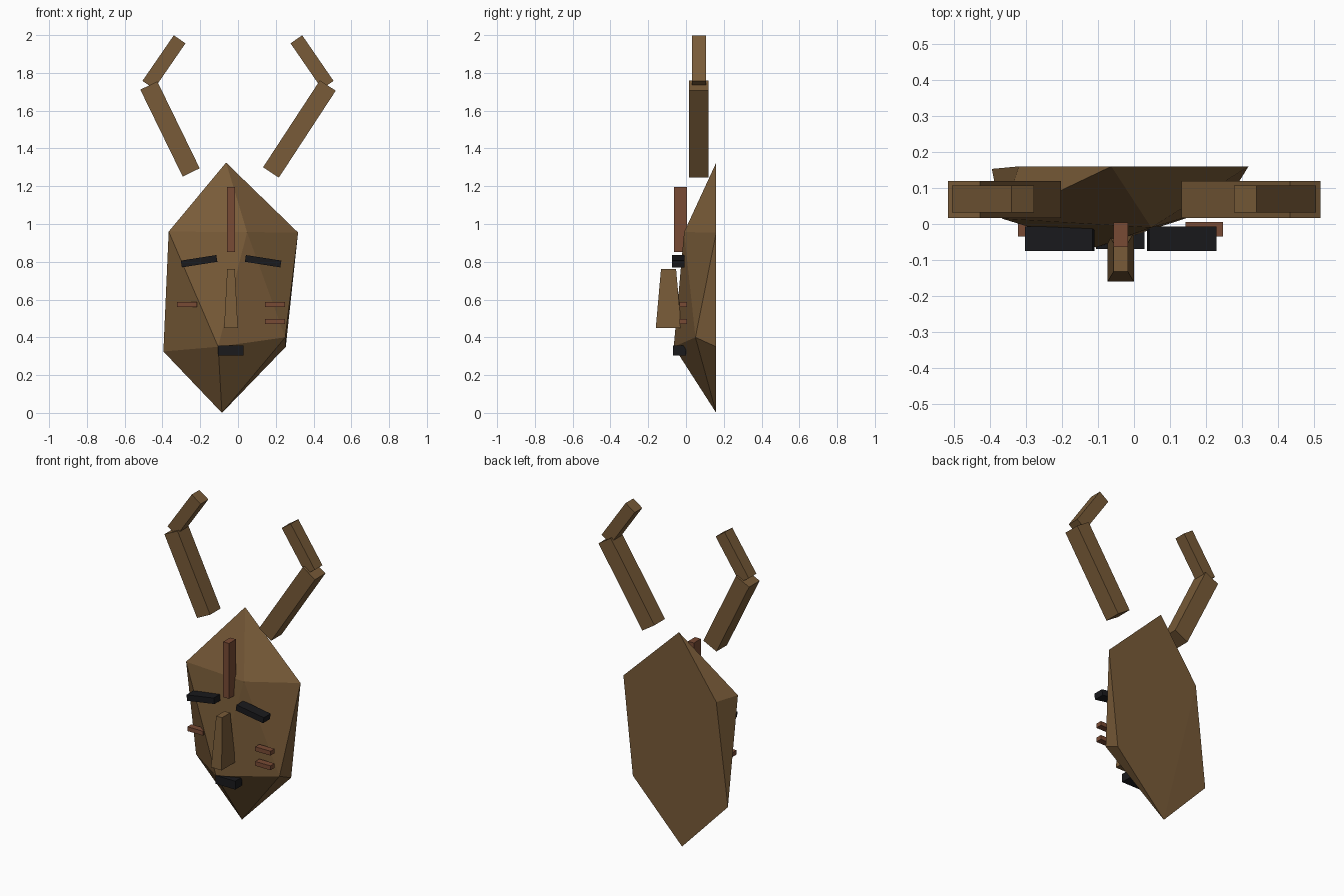
import bpy, bmesh, math

if "Cube" in bpy.data.objects:
    bpy.data.objects.remove(bpy.data.objects["Cube"])


def material(name, rgb):
    m = bpy.data.materials.new(name)
    m.diffuse_color = (*rgb, 1)
    m.use_nodes = True
    m.node_tree.nodes["Principled BSDF"].inputs["Base Color"].default_value = m.diffuse_color
    return m


wood = material("wood", (0.19, 0.105, 0.04))
paint = material("red_paint", (0.19, 0.07, 0.035))
black = material("black", (0.01, 0.01, 0.012))


def finish(name, bm, mat):
    bmesh.ops.recalc_face_normals(bm, faces=bm.faces)
    mesh = bpy.data.meshes.new(name)
    bm.to_mesh(mesh)
    bm.free()
    mesh.materials.append(mat)
    ob = bpy.data.objects.new(name, mesh)
    bpy.context.collection.objects.link(ob)
    return ob


def box(name, loc, size, mat, tilt=0.0, taper=(1, 1)):
    """Box turned about y; taper scales its top end in x and y."""
    bm = bmesh.new()
    bmesh.ops.create_cube(bm, size=1)
    for v in bm.verts:
        top = v.co.z > 0
        for i in range(3):
            v.co[i] *= size[i]
        if top:
            v.co.x *= taper[0]
            v.co.y *= taper[1]
    ob = finish(name, bm, mat)
    ob.location = loc
    ob.rotation_euler.y = math.radians(tilt)
    return ob


# Faceted mask: hull of a flat back outline and a few front points
back = [(-0.063, 0.16, 1.325), (0.318, 0.16, 0.955), (0.253, 0.16, 0.35),
        (-0.085, 0.16, 0.0), (-0.395, 0.153, 0.325), (-0.32, 0.16, 0.96)]
front = [(-0.367, 0.015, 0.96), (0.048, -0.01, 0.957),
         (0.25, 0.05, 0.40), (-0.105, -0.065, 0.35)]
bm = bmesh.new()
for p in back + front:
    bm.verts.new(p)
bmesh.ops.convex_hull(bm, input=bm.verts)
finish("mask", bm, wood)

# Nose
box("nose", (-0.037, -0.0925, 0.606), (0.073, 0.135, 0.312), wood, taper=(0.55, 0.59))

# Eyes, mouth and forehead stripe
box("left_eye", (-0.206, -0.041, 0.803), (0.19, 0.067, 0.036), black, -9)
box("right_eye", (0.133, -0.041, 0.803), (0.19, 0.067, 0.036), black, 9)
box("mouth", (-0.038, -0.035, 0.33), (0.135, 0.068, 0.052), black)
box("forehead_stripe", (-0.037, -0.03, 1.025), (0.04, 0.068, 0.344), paint)

# Cheek stripes
for i, (x, z) in enumerate([(-0.27, 0.574), (0.195, 0.574), (0.195, 0.483)]):
    box(f"cheek_stripe_{i + 1}", (x, -0.015, z), (0.105, 0.04, 0.027), paint)

# Horns: a lower and an upper segment each side
box("left_horn_lower", (-0.36, 0.068, 1.503), (0.1, 0.103, 0.512), wood, -26)
box("right_horn_lower", (0.325, 0.068, 1.503), (0.1, 0.103, 0.55), wood, 33.2)
for side, s in (("left", -1), ("right", 1)):
    box(f"{side}_horn_upper", (s * 0.392, 0.069, 1.857),
        (0.075, 0.075, 0.293), wood, -s * 34.5)
